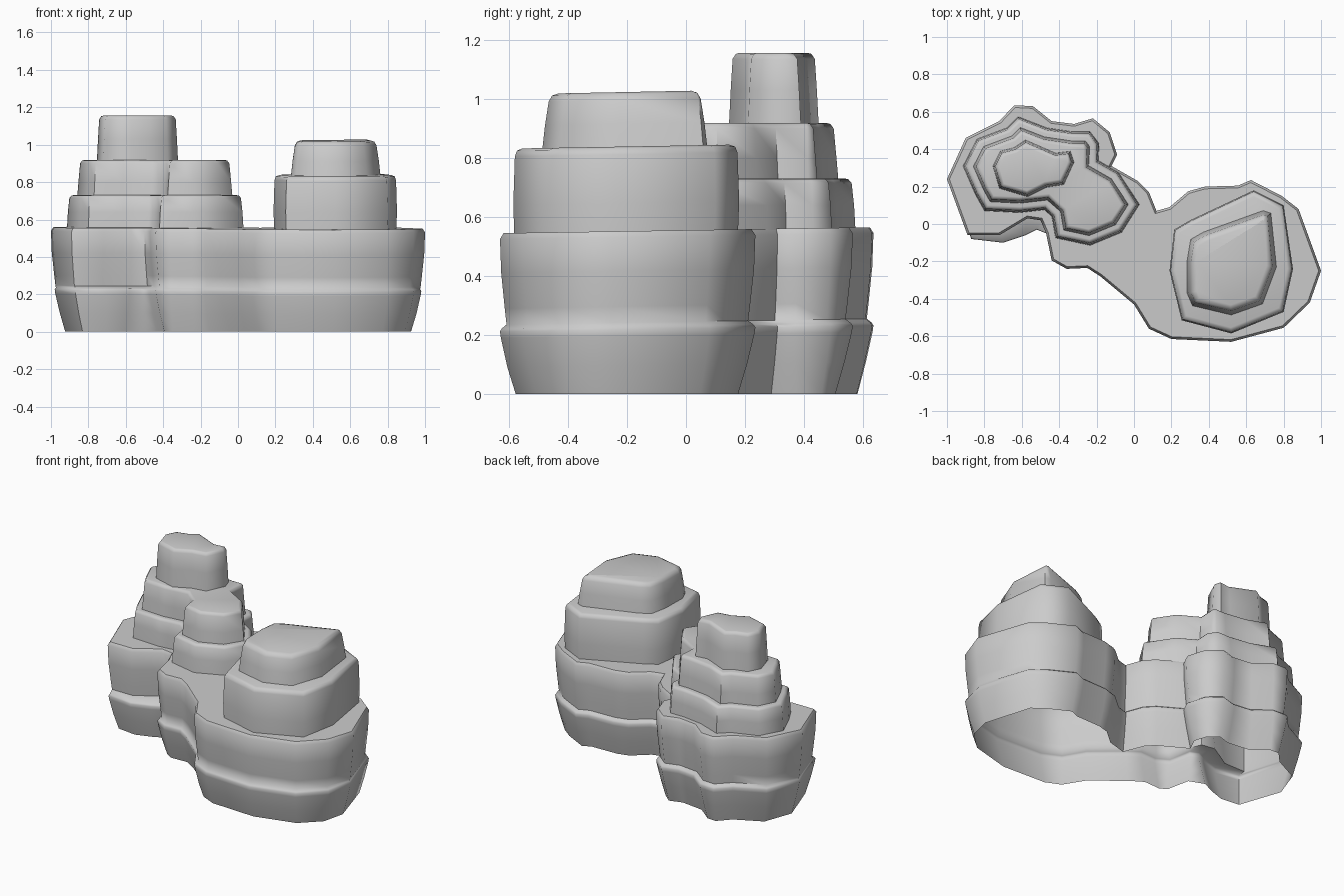
import bpy, bmesh
from mathutils import Vector

if "Cube" in bpy.data.objects:
    bpy.data.objects.remove(bpy.data.objects["Cube"])


def inset(pts, d):
    """Move every side of a clockwise outline inward by d (mitred corners)."""
    out = []
    n = len(pts)
    for i in range(n):
        p = Vector(pts[i])
        e1 = (p - Vector(pts[i - 1])).normalized()
        e2 = (Vector(pts[(i + 1) % n]) - p).normalized()
        n1, n2 = Vector((e1.y, -e1.x)), Vector((e2.y, -e2.x))
        out.append(p + (n1 + n2) * d / max(0.5, 1 + n1.dot(n2)))
    return out


def rock(name, sections, tilt=0.0):
    """Loft through (outline, profile) sections; open below, capped on top."""
    bm = bmesh.new()
    rings = []
    for pts, profile in sections:
        for d, z in profile:
            rings.append([bm.verts.new((p.x, p.y, z + (tilt * p.y if z > 0 else 0)))
                          for p in inset(pts, d)])
    for a, b in zip(rings, rings[1:]):
        for i in range(len(a)):
            j = (i + 1) % len(a)
            bm.faces.new((a[i], b[i], b[j], a[j]))
    cap = bm.faces.new(rings[-1][::-1])
    cap.normal_update()
    if cap.normal.z < 0:
        cap.normal_flip()
    bmesh.ops.triangulate(bm, faces=[cap])
    bmesh.ops.recalc_face_normals(bm, faces=bm.faces)
    if sum(f.normal.z * f.calc_area() for f in bm.faces) < 0:
        bmesh.ops.reverse_faces(bm, faces=bm.faces)
    me = bpy.data.meshes.new(name)
    bm.to_mesh(me)
    bm.free()
    ob = bpy.data.objects.new(name, me)
    bpy.context.collection.objects.link(ob)
    bpy.ops.object.select_all(action='DESELECT')
    ob.select_set(True)
    bpy.context.view_layer.objects.active = ob
    bpy.ops.object.shade_smooth_by_angle(angle=1.0)


# Base slab shared by both stacks; the lower half bulges at the front left
base = [(-1.0, .24), (-.90, .46), (-.72, .55), (-.64, .635), (-.54, .63),
        (-.44, .55), (-.32, .535), (-.22, .565), (-.13, .49), (-.09, .37),
        (-.12, .31), (.02, .23), (.08, .17), (.12, .07), (.19, .09),
        (.29, .175), (.38, .20), (.555, .205), (.625, .235), (.79, .15),
        (.88, .08), (1.0, -.25), (.94, -.42), (.80, -.555), (.52, -.63),
        (.20, -.615), (.08, -.56), (0, -.43), (-.18, -.28), (-.25, -.235),
        (-.36, -.24), (-.44, -.195), (-.47, -.05), (-.50, .02), (-.57, .03),
        (-.72, -.06), (-.89, -.06)]
lower = base[:-4] + [(-.52, -.03), (-.58, -.06), (-.70, -.10), (-.87, -.08)]
lower[0], lower[21] = (-.98, .24), (.98, -.25)
rock("base", [
    (lower, [(.053, 0), (.025, .10), (.003, .20), (0, .222), (.006, .232)]),
    (base, [(.022, .245), (.016, .30), (.004, .42), (0, .535), (.012, .555)])], .016)

# Right stack
right_mid = [(.19, -.25), (.215, -.03), (.30, .02), (.64, .18), (.80, .10),
             (.85, -.24), (.80, -.47), (.52, -.585), (.255, -.515)]
rock("right_middle_layer", [(right_mid,
     [(.004, .53), (0, .65), (.005, .815), (.012, .835), (.03, .842)])], .018)
right_top = [(.28, -.20), (.30, -.08), (.37, -.04), (.69, .075), (.735, .06),
             (.765, -.23), (.69, -.43), (.52, -.49), (.31, -.44), (.28, -.37)]
rock("right_top_layer", [(right_top,
     [(0, .81), (.012, .92), (.024, 1.0), (.035, 1.02), (.055, 1.027)])], .02)

# Left stack: two double-lobed tiers and a cap
left = [(-.915, .31), (-.84, .455), (-.68, .515), (-.62, .575), (-.465, .515),
        (-.33, .495), (-.235, .495), (-.185, .43), (-.19, .34), (-.085, .28),
        (.03, .105), (-.065, -.045), (-.235, -.115), (-.42, -.075),
        (-.44, .04), (-.48, .075), (-.61, .06), (-.80, .07), (-.85, .16)]
rock("left_lower_layer", [(left,
     [(0, .54), (.005, .64), (.012, .715), (.022, .728), (.032, .73)])])
rock("left_middle_layer", [(left,
     [(.05, .72), (.056, .80), (.064, .90), (.074, .915), (.084, .918)])])
left_top = [(-.755, .31), (-.715, .39), (-.64, .41), (-.58, .45), (-.42, .38),
            (-.34, .39), (-.32, .33), (-.375, .21), (-.47, .195), (-.57, .145),
            (-.72, .19)]
rock("left_top_layer", [(left_top,
     [(0, .90), (.006, 1.03), (.012, 1.135), (.022, 1.152), (.032, 1.155)])])
